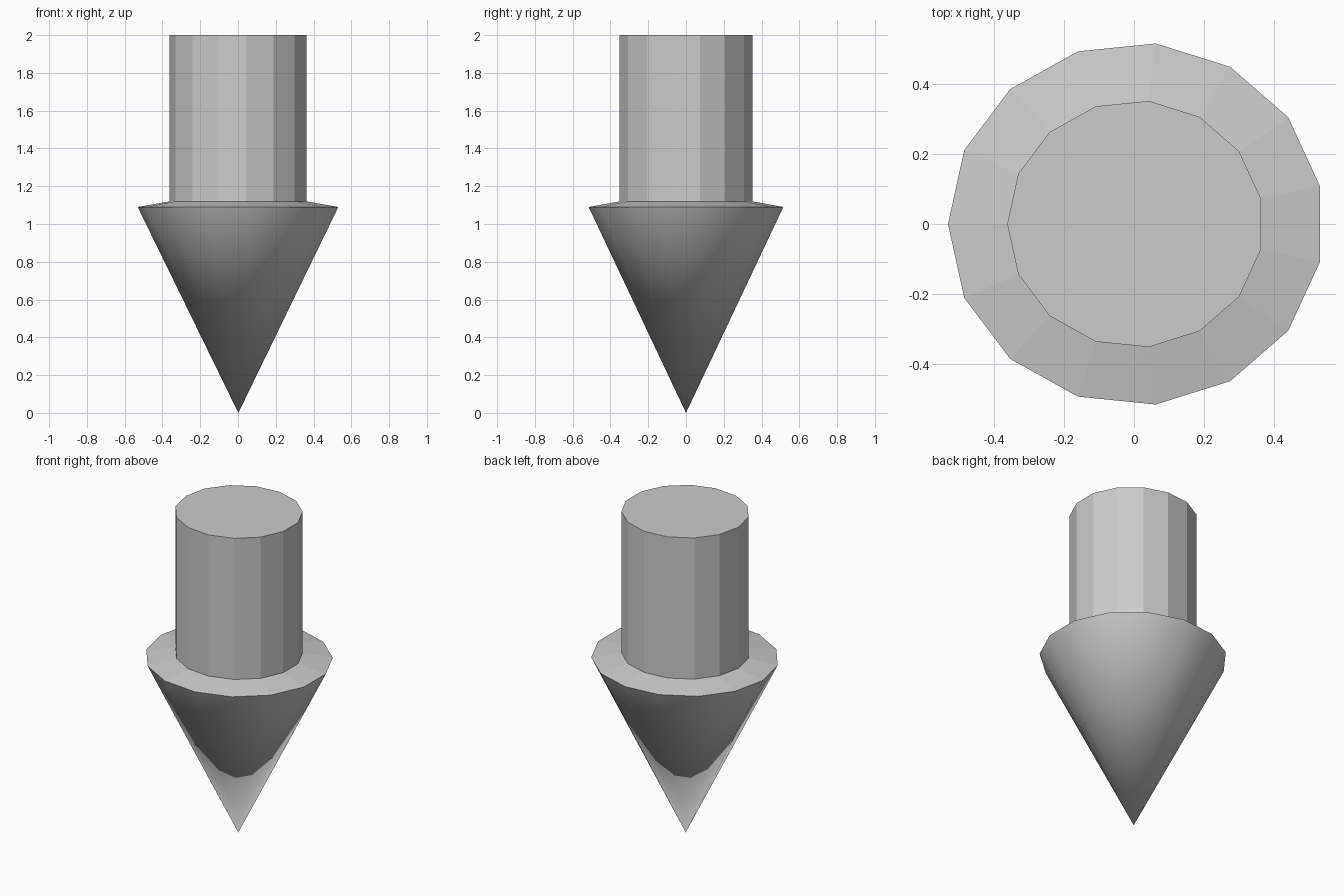
import bpy, bmesh, math

if "Cube" in bpy.data.objects:
    bpy.data.objects.remove(bpy.data.objects["Cube"])

SIDES = 15
Y_SCALE = 0.965


def ring(bm, radius, z):
    # 15-gon with a corner on -x, shifted so its bounds stay centred
    shift = radius * (1 - math.cos(math.pi / SIDES)) / 2
    verts = []
    for i in range(SIDES):
        a = math.pi + 2 * math.pi * i / SIDES
        verts.append(bm.verts.new((radius * math.cos(a) + shift,
                                   radius * math.sin(a) * Y_SCALE, z)))
    return verts


def bridge(bm, low, high, smooth=False):
    for i in range(SIDES):
        j = (i + 1) % SIDES
        bm.faces.new((low[i], low[j], high[j], high[i])).smooth = smooth


bm = bmesh.new()

# Pointed head: smooth cone meeting at one tip
tip = bm.verts.new((0.002, 0, 0))
rim = ring(bm, 0.537, 1.09)
for i in range(SIDES):
    bm.faces.new((tip, rim[(i + 1) % SIDES], rim[i])).smooth = True

# Sloped shoulder and faceted shaft
neck = ring(bm, 0.366, 1.12)
top = ring(bm, 0.366, 2.0)
bridge(bm, rim, neck)
bridge(bm, neck, top)
bm.faces.new(top)

bmesh.ops.recalc_face_normals(bm, faces=bm.faces)
mesh = bpy.data.meshes.new("down_arrow")
bm.to_mesh(mesh)
bm.free()
arrow = bpy.data.objects.new("down_arrow", mesh)
bpy.context.collection.objects.link(arrow)
